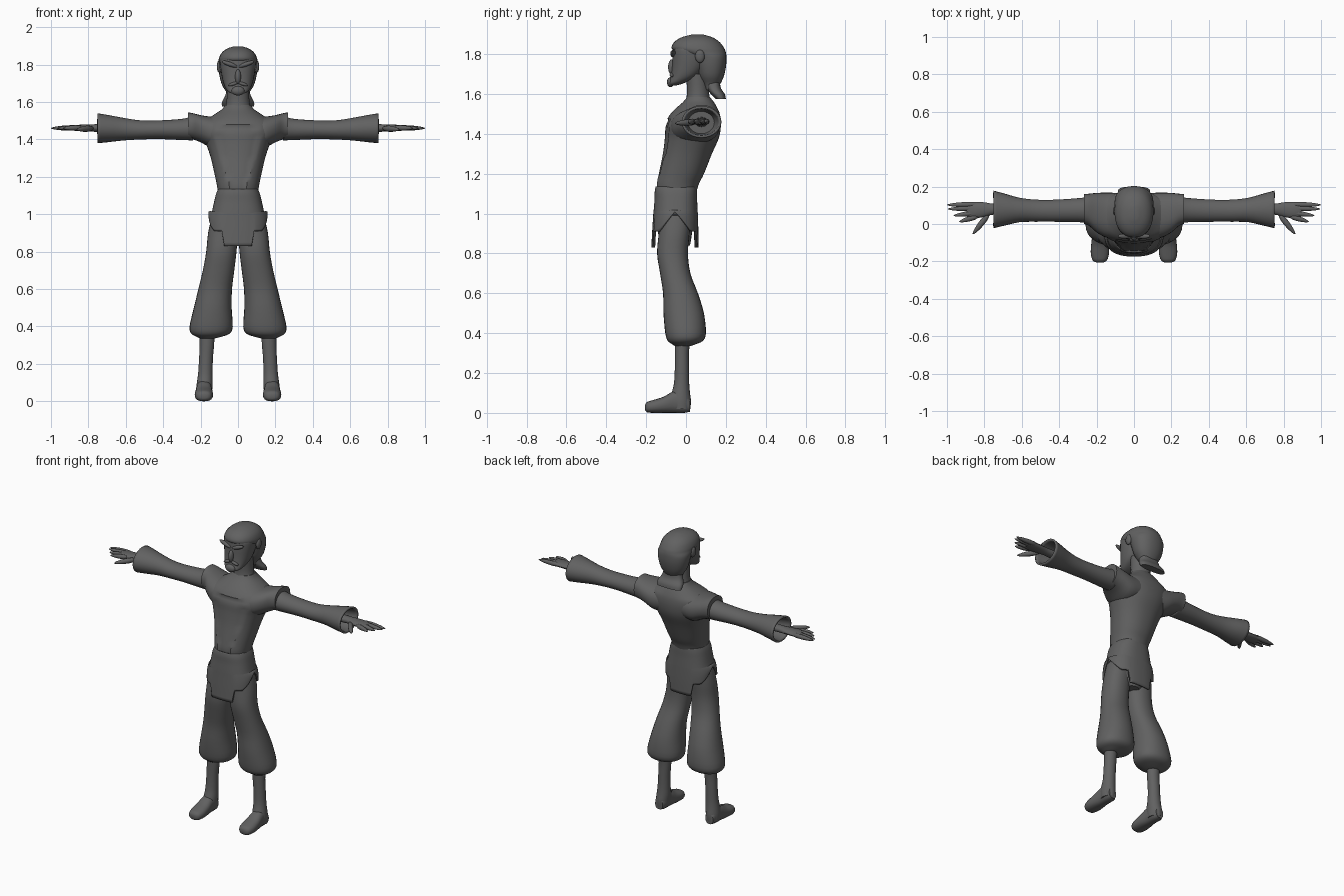
import bpy, bmesh, math
from mathutils import Vector, Matrix

grey = bpy.data.materials.new("charcoal_grey")
grey.diffuse_color = (0.12, 0.12, 0.12, 1)


def finish(bm, name, mirror=False, thickness=0.0, angle=40):
    bmesh.ops.recalc_face_normals(bm, faces=bm.faces)
    me = bpy.data.meshes.new(name)
    bm.to_mesh(me)
    bm.free()
    me.materials.append(grey)
    ob = bpy.data.objects.new(name, me)
    bpy.context.collection.objects.link(ob)
    if thickness:
        mod = ob.modifiers.new("thickness", 'SOLIDIFY')
        mod.thickness, mod.offset = thickness, -1
    if mirror:
        mod = ob.modifiers.new("mirror", 'MIRROR')
        mod.use_mirror_merge = False
    bpy.ops.object.select_all(action='DESELECT')
    bpy.context.view_layer.objects.active = ob
    ob.select_set(True)
    bpy.ops.object.shade_smooth_by_angle(angle=math.radians(angle))
    return ob


def smooth_rings(rings, steps):
    """Catmull-Rom interpolation between the given cross-sections."""
    out = []
    for i in range(len(rings) - 1):
        p0, p1 = rings[max(i - 1, 0)], rings[i]
        p2, p3 = rings[i + 1], rings[min(i + 2, len(rings) - 1)]
        for k in range(steps):
            t = k / steps
            out.append([0.5 * (2 * b + (c - a) * t + (2 * a - 5 * b + 4 * c - d) * t * t
                               + (3 * b - a - 3 * c + d) * t ** 3)
                        for a, b, c, d in zip(p0, p1, p2, p3)])
    return out + [list(rings[-1])]


PLACE = {'z': lambda t, a, b: (a, b, t),
         'x': lambda t, a, b: (t, a, b),
         'y': lambda t, a, b: (a, t, b)}


def loft(name, axis, rings, n=28, steps=3, power=2.0, mirror=False, caps=True,
         thickness=0.0, tweak=None):
    """Rings are (position, a_min, a_max, b_min, b_max) along the axis."""
    bm, loops = bmesh.new(), []
    for t, a0, a1, b0, b1 in smooth_rings(rings, steps):
        loop = []
        for i in range(n):
            u = 2 * math.pi * i / n
            c, s = math.cos(u), math.sin(u)
            c = math.copysign(abs(c) ** (2 / power), c)
            s = math.copysign(abs(s) ** (2 / power), s)
            p = Vector(PLACE[axis](t, (a0 + a1) / 2 + c * (a1 - a0) / 2,
                                   (b0 + b1) / 2 + s * (b1 - b0) / 2))
            loop.append(bm.verts.new(tweak(p) if tweak else p))
        loops.append(loop)
    for l0, l1 in zip(loops, loops[1:]):
        for i in range(n):
            j = (i + 1) % n
            bm.faces.new((l0[i], l0[j], l1[j], l1[i]))
    if caps:
        bm.faces.new(loops[0])
        bm.faces.new(loops[-1])
    return finish(bm, name, mirror, thickness)


def sym(*rows):
    """Rows (z, half_width, y_front, y_back) to centred rings."""
    return [(z, -w, w, y0, y1) for z, w, y0, y1 in rows]


def blob(name, centre, radii, tilt=0.0, mirror=False):
    bm = bmesh.new()
    bmesh.ops.create_uvsphere(bm, u_segments=14, v_segments=9, radius=1)
    bm.transform(Matrix.Translation(centre) @ Matrix.Rotation(tilt, 4, 'Y')
                 @ Matrix.Diagonal((*radii, 1)))
    return finish(bm, name, mirror)


# Torso with an open vest: the chest between the vest edges is sunk slightly
def open_vest(p):
    edge = 0.035 + max(0, min(p.z - 1.13, 0.27)) * 0.26
    if p.y < 0 and abs(p.x) < edge and p.z < 1.47:
        p.y += 0.009
    return p


loft("torso", 'z', sym((1.10, .105, -.15, .05), (1.15, .112, -.153, .065), (1.2, .122, -.145, .09),
                       (1.3, .145, -.125, .13), (1.38, .172, -.115, .165), (1.44, .2, -.11, .175),
                       (1.49, .195, -.085, .172), (1.525, .14, -.055, .16), (1.56, .088, -.015, .14),
                       (1.585, .068, .005, .12)), n=48, steps=4, power=2.2, tweak=open_vest)
loft("neck", 'z', sym((1.52, .09, -.02, .13), (1.57, .068, .0, .12), (1.62, .06, .005, .115),
                      (1.7, .06, .0, .11)))

# Shoulder caps and sleeves
loft("shoulder_cap", 'x', [(.08, -.07, .165, 1.36, 1.525), (.14, -.075, .168, 1.355, 1.522),
                           (.2, -.045, .166, 1.385, 1.53), (.24, -.01, .162, 1.4, 1.54),
                           (.268, .0, .16, 1.405, 1.545)], power=2.3, mirror=True)
loft("sleeve", 'x', [(.24, .005, .145, 1.395, 1.525), (.3, .01, .138, 1.397, 1.51),
                     (.42, .012, .13, 1.402, 1.502), (.52, .012, .13, 1.4, 1.502),
                     (.61, .01, .14, 1.395, 1.515), (.69, -.008, .162, 1.386, 1.53),
                     (.75, -.022, .178, 1.38, 1.54)], mirror=True, caps=False, thickness=.012)
loft("sleeve_lining", 'x', [(.66, .005, .15, 1.395, 1.52), (.665, .005, .15, 1.395, 1.52)],
     steps=1, mirror=True)

# Hands: palm plus tapering fingers
loft("palm", 'x', [(.65, .045, .11, 1.435, 1.485), (.75, .05, .108, 1.44, 1.482),
                   (.8, .038, .116, 1.443, 1.48), (.86, .03, .118, 1.445, 1.478),
                   (.895, .04, .115, 1.45, 1.473)], n=16, mirror=True)


def finger(name, start, end, r):
    bm = bmesh.new()
    a, b = Vector(start), Vector(end)
    d = b - a
    bmesh.ops.create_uvsphere(bm, u_segments=10, v_segments=10, radius=1)
    for v in bm.verts:
        v.co.x *= 1 - 0.25 * v.co.z
        v.co.y *= 1 - 0.25 * v.co.z
    bm.transform(Matrix.Translation((a + b) / 2) @ d.to_track_quat('Z', 'Y').to_matrix().to_4x4()
                 @ Matrix.Diagonal((r, r, d.length / 2, 1)))
    finish(bm, name, True)


for i, (y0, x1, y1) in enumerate([(.105, 1.0, .102), (.085, .995, .08), (.062, .965, .045),
                                  (.042, .935, .012)]):
    finger(f"finger_{i + 1}", (.83, y0, 1.463), (x1, y1, 1.46), .014)
finger("thumb", (.775, .055, 1.46), (.862, -.055, 1.453), .016)


# Tunic skirt with a front and back flap and arched sides
def hem(p):
    if p.z < 1.0:
        side = abs(p.x)
        y = (p.y + .055) / .11
        bottom = .83 if side < .082 else .91
        if side > .11:
            bottom = .91 + .1 * max(0, 1 - abs(y) * 1.3)
        p.z = 1.02 - (1.02 - bottom) * (1.0 - p.z) / .17
    return p


loft("tunic_skirt", 'z', sym((.83, .158, -.174, .062), (.9, .157, -.17, .062), (.97, .15, -.165, .06),
                             (1.02, .138, -.162, .058), (1.07, .127, -.158, .056),
                             (1.11, .117, -.157, .056), (1.135, .106, -.152, .055)),
     n=64, power=2.5, caps=False, thickness=.012, tweak=hem)
loft("hips", 'z', sym((.84, .05, -.12, .02), (.9, .14, -.14, .03), (1.0, .13, -.145, .04),
                      (1.12, .1, -.14, .045)))

# Baggy trouser legs gathered below the knee, with bare shins
loft("trouser_leg", 'z', [(.335, .13, .2, -.055, .02), (.345, .09, .222, -.07, .05),
                          (.362, .045, .25, -.092, .085), (.4, .028, .259, -.104, .1),
                          (.5, .034, .236, -.113, .09), (.6, .032, .212, -.115, .06),
                          (.7, .02, .188, -.13, .022), (.8, .008, .17, -.145, .01),
                          (.9, .003, .16, -.137, .018), (.99, .01, .14, -.13, .025)],
     power=2.2, mirror=True)
loft("shin", 'z', [(.02, .142, .222, -.07, .022), (.06, .138, .224, -.08, .025),
                   (.1, .135, .22, -.072, .02), (.15, .136, .213, -.06, .016),
                   (.23, .134, .208, -.056, .015), (.3, .128, .205, -.056, .015),
                   (.36, .125, .205, -.056, .02)], n=20, mirror=True)
loft("foot", 'y', [(-.206, .165, .2, .015, .04), (-.195, .145, .22, .003, .055),
                   (-.16, .134, .231, .0, .066), (-.11, .135, .229, .0, .082),
                   (-.06, .14, .223, .0, .11), (-.01, .142, .22, .0, .11),
                   (.02, .155, .21, .006, .07)], n=20, power=2.4, mirror=True)

# Head: face, headscarf with a tail at the nape, ears, brows, nose and beard
loft("face", 'z', sym((1.643, .022, -.088, -.05), (1.655, .052, -.088, -.01), (1.69, .074, -.076, .06),
                      (1.74, .087, -.07, .1), (1.8, .095, -.068, .12), (1.84, .09, -.062, .12),
                      (1.875, .05, -.03, .1)), power=2.3)
loft("headscarf", 'z', sym((1.62, .05, .095, .15), (1.65, .06, .08, .172), (1.69, .085, .06, .19),
                           (1.74, .099, .045, .201), (1.785, .104, .025, .203), (1.81, .104, -.045, .2),
                           (1.83, .103, -.072, .192), (1.86, .09, -.06, .17), (1.884, .062, -.025, .135),
                           (1.898, .022, .025, .09)), power=2.2)
loft("scarf_tail", 'z', sym((1.575, .086, .15, .2), (1.6, .086, .125, .195), (1.63, .07, .105, .175),
                            (1.67, .058, .095, .17)), power=2.6)
blob("ear", (.1, .07, 1.79), (.014, .024, .034), mirror=True)
blob("brow", (.045, -.065, 1.803), (.045, .014, .012), tilt=-.35, mirror=True)
blob("nose", (0, -.07, 1.735), (.016, .02, .04))
blob("moustache", (.025, -.071, 1.697), (.03, .011, .009), tilt=.3, mirror=True)
blob("beard", (0, -.078, 1.66), (.035, .018, .025))
